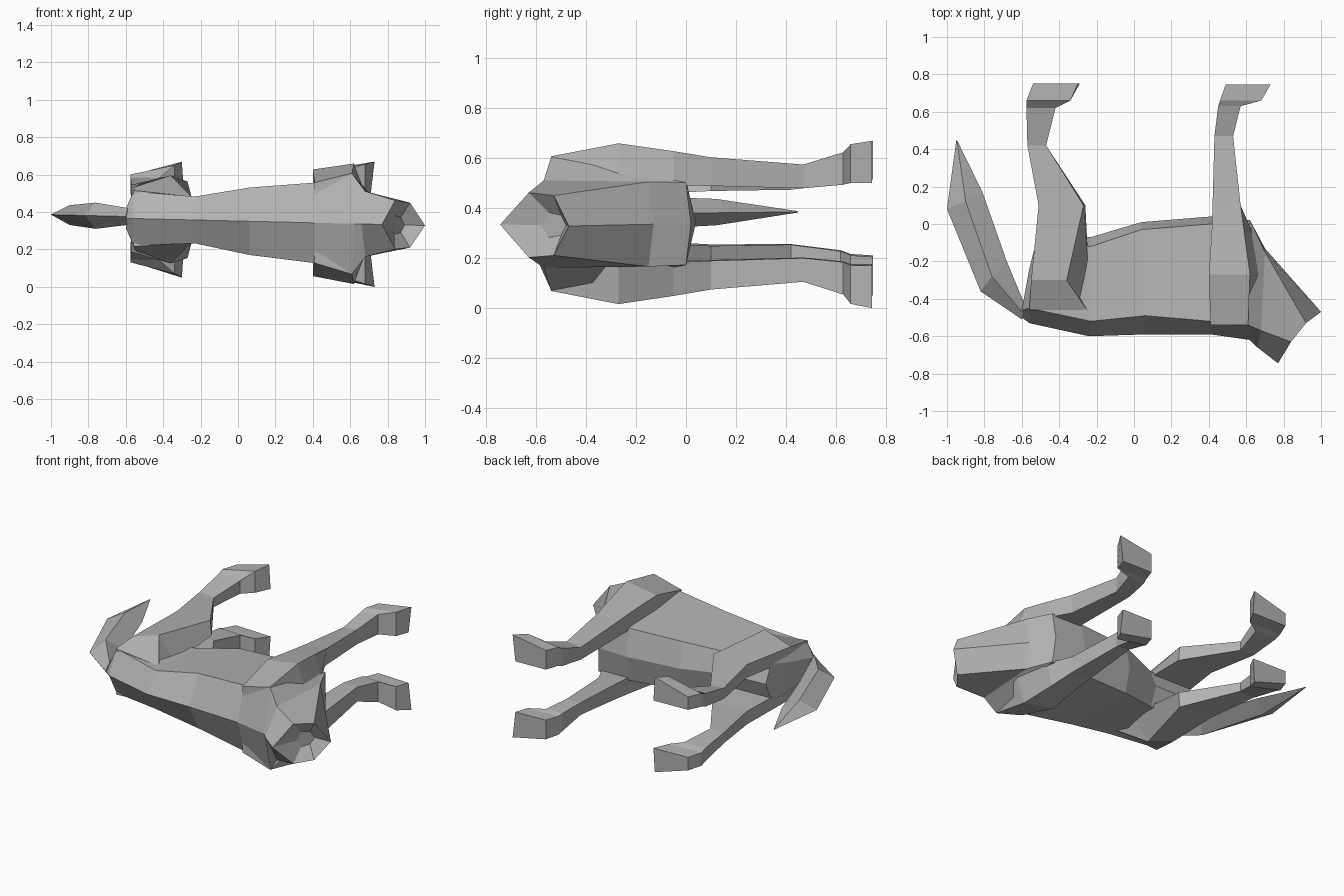
import bpy
import bmesh

if "Cube" in bpy.data.objects:
    bpy.data.objects.remove(bpy.data.objects["Cube"])

grey = bpy.data.materials.new("plain_grey")
grey.use_nodes = True
grey.diffuse_color = (0.45, 0.45, 0.45, 1)
grey.node_tree.nodes["Principled BSDF"].inputs["Base Color"].default_value = (0.45, 0.45, 0.45, 1)


def place(x, y, w):
    """Offset w from the slightly skewed middle plane of the animal."""
    return (x, y, 0.352 - 0.024 * x + w)


def loft(name, rings):
    """Skin closed rings of (x, y, w) points into one flat shaded solid."""
    bm = bmesh.new()
    rows = [[bm.verts.new(place(*p)) for p in ring] for ring in rings]
    n = len(rows[0])
    for a, b in zip(rows, rows[1:]):
        for i in range(n):
            j = (i + 1) % n
            bm.faces.new((a[i], a[j], b[j], b[i]))
    bm.faces.new(rows[0])
    bm.faces.new(rows[-1])
    bmesh.ops.remove_doubles(bm, verts=bm.verts, dist=0.0005)
    bmesh.ops.recalc_face_normals(bm, faces=bm.faces)
    mesh = bpy.data.meshes.new(name)
    bm.to_mesh(mesh)
    bm.free()
    mesh.materials.append(grey)
    obj = bpy.data.objects.new(name, mesh)
    bpy.context.collection.objects.link(obj)


def mirrored(half, shift=0):
    """Half ring from back ridge to belly, closed by its mirror image."""
    ring = half + [(x, y, -w) for x, y, w in half[-2:0:-1]]
    return [(x, y, w + shift) for x, y, w in ring]


# Trunk and hollow neck stump: ridge, upper side, lower side, belly
trunk = [
    [(-.60, -.50, 0), (-.60, -.46, .05), (-.56, -.24, .09), (-.55, -.20, 0)],
    [(-.56, -.53, 0), (-.56, -.45, .145), (-.53, -.12, .12), (-.52, -.08, 0)],
    [(-.24, -.60, 0), (-.23, -.52, .125), (-.23, -.12, .12), (-.23, -.07, 0)],
    [(.06, -.59, 0), (.06, -.49, .18), (.04, -.03, .16), (.04, .01, 0)],
    [(.41, -.59, 0), (.41, -.52, .215), (.41, 0, .17), (.41, .04, 0)],
    [(.62, -.62, 0), (.61, -.54, .268), (.63, 0, .165), (.62, .02, 0)],
    [(.66, -.66, 0), (.68, -.57, .175), (.70, -.15, .17), (.70, -.13, 0)],
    [(.77, -.745, 0), (.84, -.63, .13), (.92, -.53, .12), (1, -.47, 0)],
    [(.83, -.58, 0), (.84, -.55, .05), (.87, -.50, .04), (.89, -.48, 0)],
]
loft("body", [mirrored(half) for half in trunk])

# Legs: y, rear x, inner front x, outer front x, inner, rear outer, front outer
front_leg = [
    (-.54, .41, .61, .61, .10, .215, .27),
    (-.27, .40, .68, .62, .16, .285, .322),
    (-.05, .415, .635, .59, .155, .265, .29),
    (.10, .42, .56, .57, .15, .25, .265),
    (.47, .43, .53, .53, .14, .22, .235),
    (.63, .45, .57, .57, .155, .27, .285),
    (.66, .46, .68, .68, .165, .285, .32),
    (.745, .49, .71, .73, .165, .29, .335),
]
rear_leg = [
    (-.46, -.56, -.24, -.25, .05, .15, .125),
    (-.30, -.55, -.24, -.36, .09, .17, .235),
    (.10, -.51, -.26, -.27, .11, .195, .205),
    (.42, -.57, -.47, -.47, .11, .18, .17),
    (.62, -.575, -.42, -.42, .135, .22, .22),
    (.66, -.575, -.34, -.34, .15, .235, .29),
    (.75, -.54, -.29, -.30, .155, .24, .31),
]
for name, sections in (("front_leg", front_leg), ("rear_leg", rear_leg)):
    for side, s in (("left", 1), ("right", -1)):
        loft(side + "_" + name, [
            [(a, y, s * inner), (b, y, s * inner), (m, y, s * out_m), (a, y, s * out_a)]
            for y, a, b, m, inner, out_a, out_m in sections])

# Tail: rear edge, bulging middle, front edge
tail = [
    [(-.60, -.51, 0), (-.59, -.48, .045), (-.58, -.44, 0)],
    [(-.82, -.36, 0), (-.76, -.28, .07), (-.68, -.20, 0)],
    [(-1, .08, 0), (-.90, .12, .053), (-.81, .17, 0)],
    [(-.95, .45, 0), (-.947, .447, .003), (-.944, .444, 0)],
]
loft("tail", [mirrored(half, 0.01) for half in tail])
